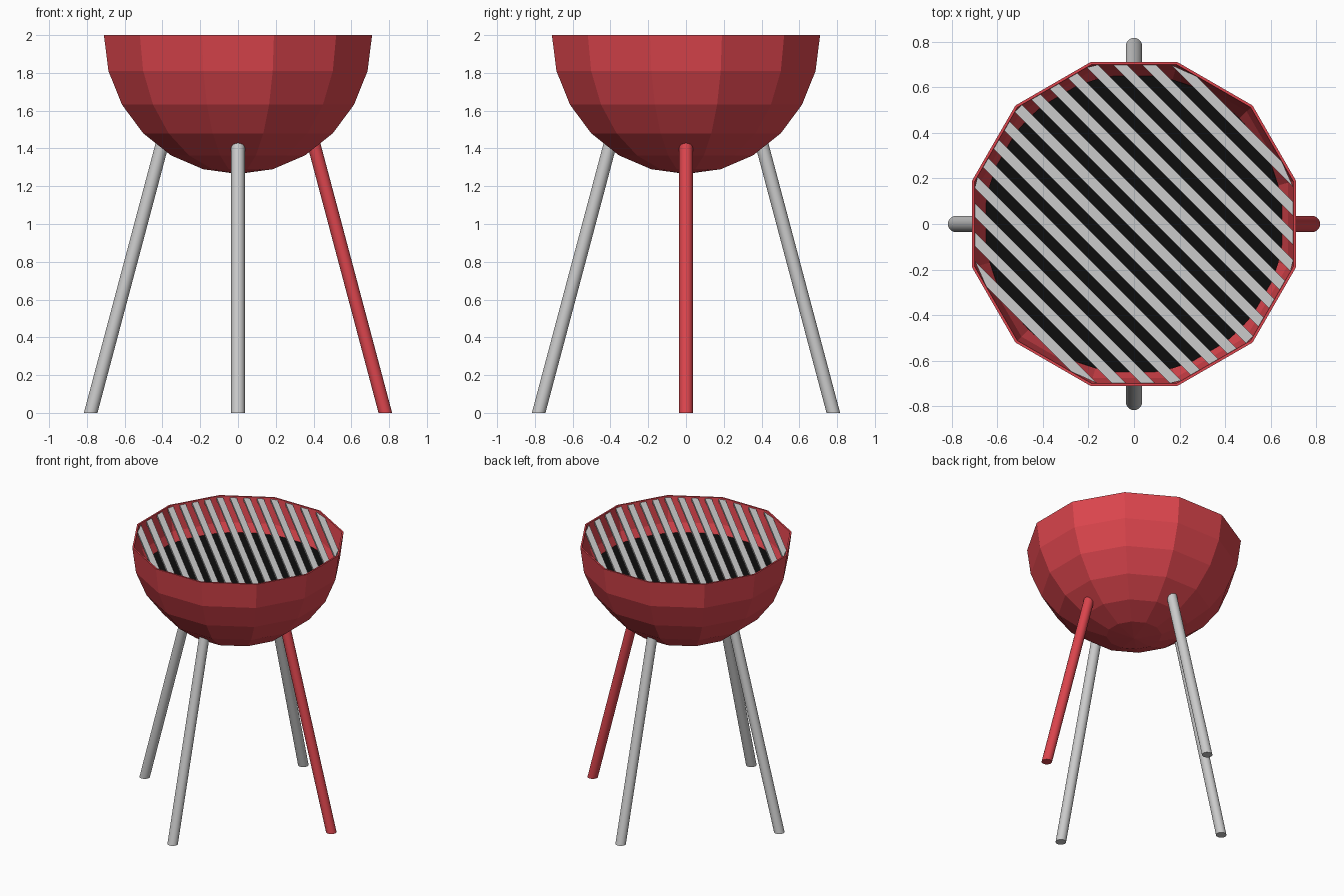
import bpy, bmesh
from math import sin, cos, pi, radians
from mathutils import Matrix

if "Cube" in bpy.data.objects:
    bpy.data.objects.remove(bpy.data.objects["Cube"])

SIDES, R, TOP = 12, 0.735, 2.0


def material(name, color):
    m = bpy.data.materials.new(name)
    m.diffuse_color = (*color, 1)
    m.use_nodes = True
    m.node_tree.nodes["Principled BSDF"].inputs["Base Color"].default_value = m.diffuse_color
    return m


def make_object(name, bm, mat=None):
    bmesh.ops.recalc_face_normals(bm, faces=bm.faces)
    me = bpy.data.meshes.new(name)
    bm.to_mesh(me)
    bm.free()
    ob = bpy.data.objects.new(name, me)
    bpy.context.collection.objects.link(ob)
    if mat:
        me.materials.append(mat)
    return ob


red = material("red_enamel", (0.72, 0.06, 0.075))
black = material("black_coal", (0.004, 0.004, 0.004))

# Bowl: twelve-sided hemisphere with a thin wall, flat faces
bm = bmesh.new()
profile = [(r * cos(a), r * sin(a))
           for r, steps in ((R, range(6, -1, -1)), (R - 0.012, range(0, 7)))
           for a in [radians(15 * s) for s in steps]]
verts = [bm.verts.new((r * cos(pi / 12), r * sin(pi / 12), TOP - d)) for r, d in profile]
edges = [bm.edges.new(pair) for pair in zip(verts, verts[1:])]
bmesh.ops.spin(bm, geom=verts + edges, cent=(0, 0, 0), axis=(0, 0, 1),
               angle=2 * pi, steps=SIDES, use_merge=True)
bmesh.ops.remove_doubles(bm, verts=bm.verts, dist=0.0005)
make_object("bowl", bm, red)

# Coal bed: round disc inside the bowl
bm = bmesh.new()
bmesh.ops.create_cone(bm, cap_ends=True, segments=48, radius1=0.645, radius2=0.655,
                      depth=0.02, matrix=Matrix.Translation((0, 0, 1.74)))
make_object("coal_bed", bm, black)


# Grate: diagonal flat bars trimmed to the inside of the rim
def half_chord(u, apothem=0.698):
    angles = [radians(15 + 30 * k) for k in range(6)]
    return min((apothem - u * cos(a)) / sin(a) for a in angles)


bm = bmesh.new()
COUNT, PITCH, WIDTH = 15, 0.09, 0.044
for i in range(COUNT):
    u = (i - (COUNT - 1) / 2) * PITCH
    a, b = u - WIDTH / 2, u + WIDTH / 2
    outline = [(a, -half_chord(a)), (b, -half_chord(b)), (b, half_chord(b)), (a, half_chord(a))]
    face = bm.faces.new([bm.verts.new((x, y, 1.97)) for x, y in outline])
    ext = bmesh.ops.extrude_face_region(bm, geom=[face], use_keep_orig=True)
    bmesh.ops.translate(bm, vec=(0, 0, 0.02),
                        verts=[g for g in ext["geom"] if isinstance(g, bmesh.types.BMVert)])
bmesh.ops.rotate(bm, verts=bm.verts, matrix=Matrix.Rotation(pi / 4, 3, 'Z'))
make_object("grate", bm)


# Legs: slanted rods cut level with the ground
def leg(name, turn, mat=None):
    height, foot, slope = 1.45, 0.78, 0.266
    bm = bmesh.new()
    bmesh.ops.create_cone(bm, cap_ends=True, segments=20, radius1=0.036, radius2=0.036,
                          depth=height, matrix=Matrix.Translation((0, 0, height / 2)))
    for v in bm.verts:
        v.co.x += foot - slope * v.co.z
    bmesh.ops.rotate(bm, verts=bm.verts, matrix=Matrix.Rotation(turn, 3, 'Z'))
    ob = make_object(name, bm, mat)
    bpy.ops.object.select_all(action='DESELECT')
    bpy.context.view_layer.objects.active = ob
    ob.select_set(True)
    bpy.ops.object.shade_smooth_by_angle(angle=radians(35))


for k, side in enumerate(("right", "back", "left", "front")):
    leg(side + "_leg", k * pi / 2, red if side == "right" else None)
